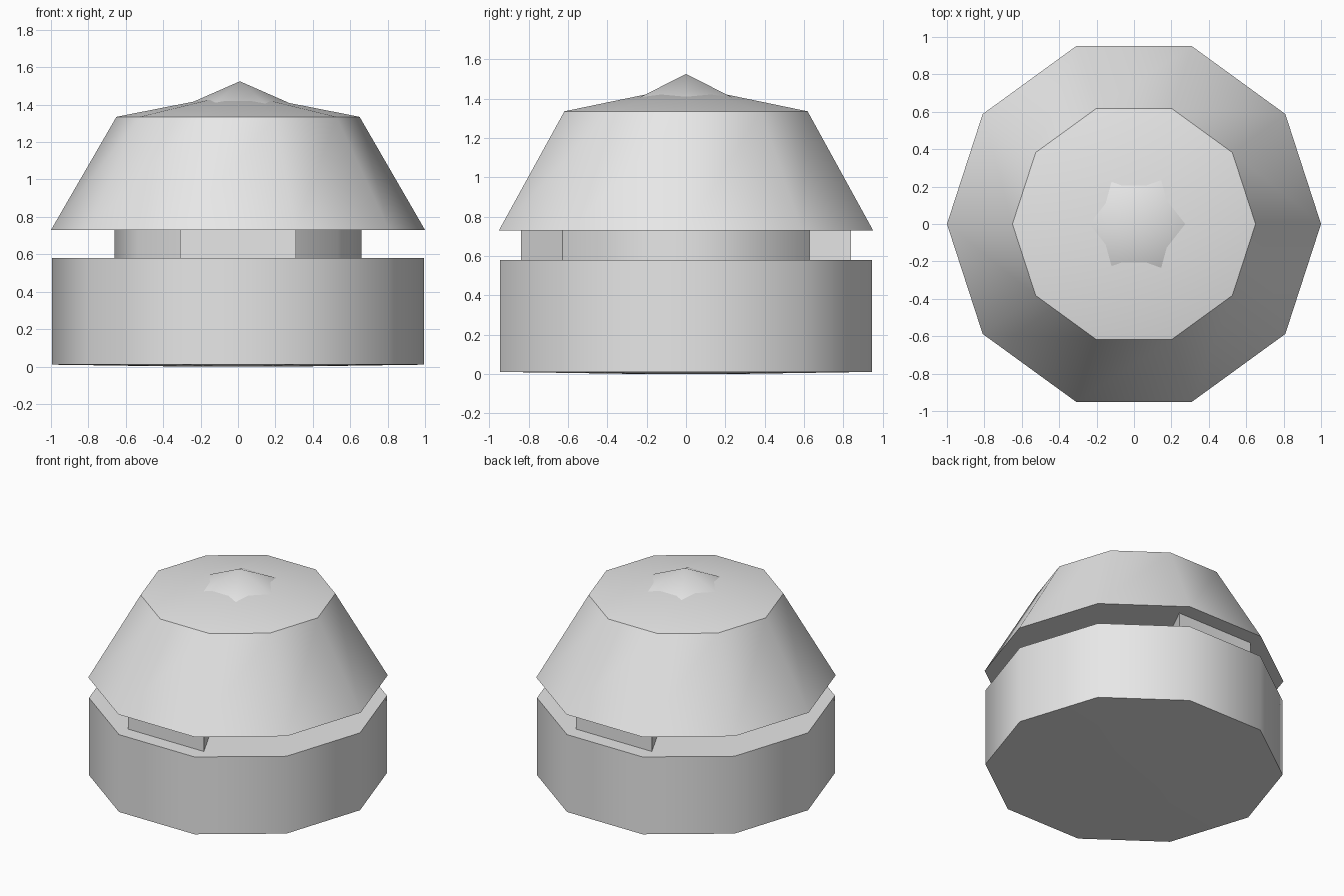
import bpy, bmesh, math

if "Cube" in bpy.data.objects:
    bpy.data.objects.remove(bpy.data.objects["Cube"])

grey = bpy.data.materials.new("light grey")
grey.diffuse_color = (0.8, 0.8, 0.8, 1)
grey.use_nodes = True
grey.node_tree.nodes["Principled BSDF"].inputs["Base Color"].default_value = grey.diffuse_color


def finish(name, bm):
    bmesh.ops.recalc_face_normals(bm, faces=bm.faces[:])
    mesh = bpy.data.meshes.new(name)
    bm.to_mesh(mesh)
    bm.free()
    mesh.materials.append(grey)
    ob = bpy.data.objects.new(name, mesh)
    bpy.context.collection.objects.link(ob)
    bpy.ops.object.select_all(action='DESELECT')
    ob.select_set(True)
    bpy.context.view_layer.objects.active = ob
    bpy.ops.object.shade_smooth_by_angle(angle=math.radians(40))
    return ob


def lathe(profile, sides, cx=0.0):
    """Faceted solid from (radius, z) rings; radius 0 makes a tip."""
    bm = bmesh.new()
    rings = []
    for r, z in profile:
        n = sides if r > 0 else 1
        rings.append([bm.verts.new((cx + r * math.cos(math.tau * i / sides),
                                    r * math.sin(math.tau * i / sides), z))
                      for i in range(n)])
    for a, b in zip(rings, rings[1:]):
        for i in range(sides):
            j = (i + 1) % sides
            if len(b) == 1:
                bm.faces.new((a[i], a[j], b[0]))
            else:
                bm.faces.new((a[i], a[j], b[j], b[i]))
    bm.faces.new(rings[0][::-1])
    if len(rings[-1]) > 1:
        bm.faces.new(rings[-1])
    return bm


# Broad base with a barely raised underside
finish("base", lathe([(0.3, 0), (0.995, 0.01), (0.995, 0.58)], 10))

# Recessed neck, its front and back sides pulled out into flared blocks
neck = lathe([(0.66, 0.575), (0.66, 0.735)], 10)
neck.normal_update()
for face in [f for f in neck.faces if abs(f.normal.y) > 0.99]:
    out = bmesh.ops.extrude_discrete_faces(neck, faces=[face])["faces"][0]
    bottom_edges = list(zip(face.verts, out.verts)) if face.is_valid else []
    for v in out.verts:
        v.co.x = math.copysign(0.31, v.co.x)
        v.co.y = math.copysign(0.84, v.co.y)
finish("neck", neck)

# Sloping cap with a shallow roof
finish("cap", lathe([(1.0, 0.73), (0.65, 1.335), (0, 1.463)], 10))

# Small six-sided point on the roof
finish("point", lathe([(0.28, 1.402), (0, 1.525)], 6, cx=0.01))
